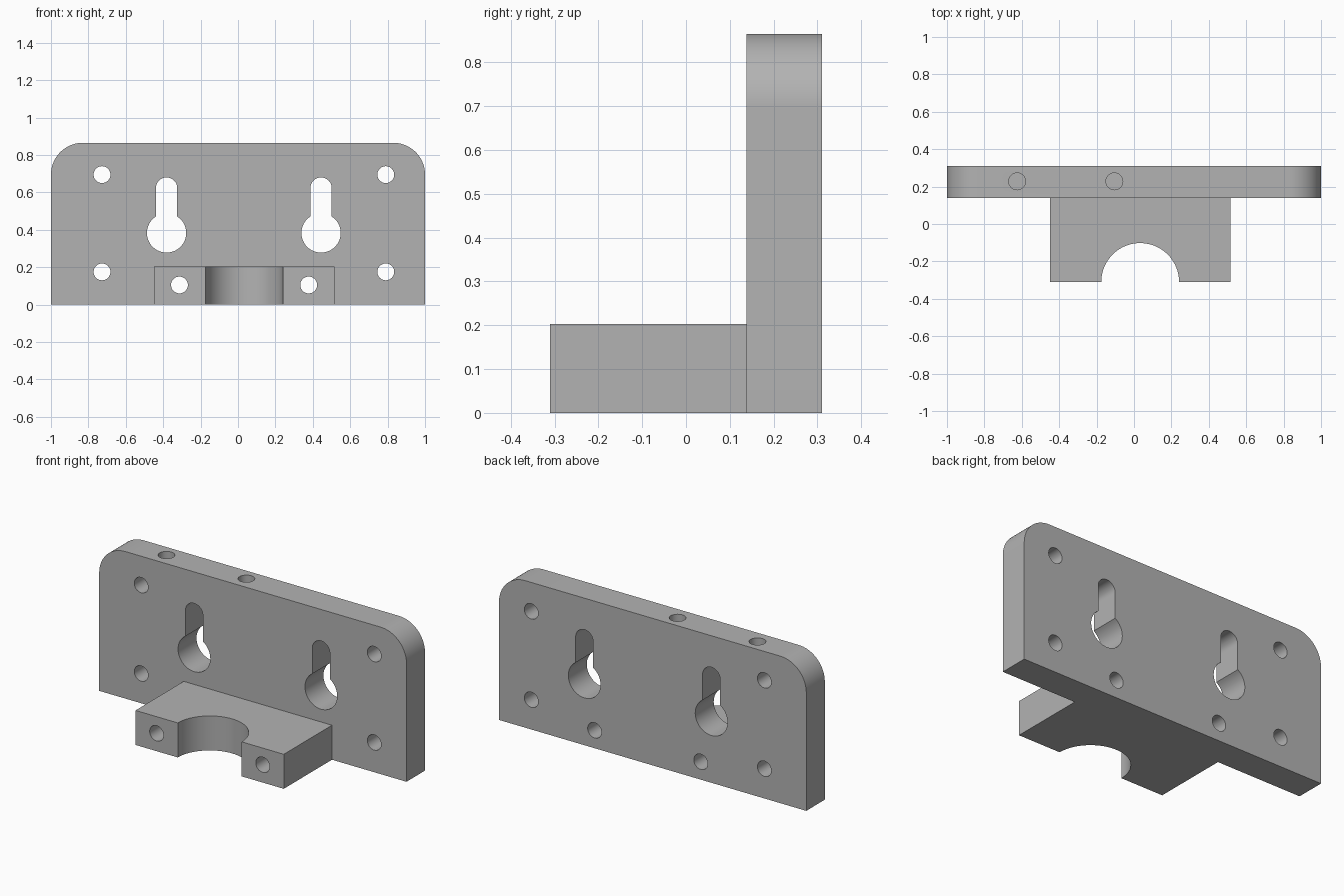
import bpy, bmesh
from math import sin, cos, pi, asin, sqrt

default = bpy.data.objects.get("Cube")
if default:
    bpy.data.objects.remove(default, do_unlink=True)

grey = bpy.data.materials.new("plain grey")
grey.use_nodes = True
grey.diffuse_color = (0.45, 0.45, 0.45, 1)
grey.node_tree.nodes["Principled BSDF"].inputs["Base Color"].default_value = grey.diffuse_color

FRONT, SEAM, BACK = -0.31, 0.138, 0.31
HEIGHT, FOOT_HEIGHT = 0.865, 0.203
HOLE = 0.045


def arc(cx, cy, r, start, end, steps=24):
    return [(cx + r * cos(start + (end - start) * i / steps),
             cy + r * sin(start + (end - start) * i / steps)) for i in range(steps + 1)]


def circle(cx, cy, r):
    return arc(cx, cy, r, 0, 2 * pi, 40)[:-1]


def prism(name, profile, axis, low, high):
    """Extrude a profile along y (profile in x, z) or z (profile in x, y)."""
    place = (lambda u, v, t: (u, t, v)) if axis == "y" else (lambda u, v, t: (u, v, t))
    bm = bmesh.new()
    rings = [[bm.verts.new(place(u, v, t)) for u, v in profile] for t in (low, high)]
    for ring in rings:
        bm.faces.new(ring)
    n = len(profile)
    for i in range(n):
        j = (i + 1) % n
        bm.faces.new((rings[0][i], rings[0][j], rings[1][j], rings[1][i]))
    bmesh.ops.recalc_face_normals(bm, faces=bm.faces)
    mesh = bpy.data.meshes.new(name)
    bm.to_mesh(mesh)
    bm.free()
    obj = bpy.data.objects.new(name, mesh)
    bpy.context.collection.objects.link(obj)
    return obj


def combine(target, other, operation):
    mod = target.modifiers.new(other.name, "BOOLEAN")
    mod.operation = operation
    mod.solver = "EXACT"
    mod.object = other
    bpy.context.view_layer.objects.active = target
    bpy.ops.object.modifier_apply(modifier=mod.name)
    bpy.data.objects.remove(other, do_unlink=True)


# Upright plate with rounded top corners
r = 0.17
outline = [(-1, 0), (1, 0)]
outline += arc(1 - r, HEIGHT - r, r, 0, pi / 2)
outline += arc(r - 1, HEIGHT - r, r, pi / 2, pi)
bracket = prism("mounting_bracket", outline, "y", SEAM, BACK)

# Foot with a half-round notch in its front edge
foot = [(-0.45, 0.2), (-0.45, FRONT)]
foot += arc(0.033, FRONT, 0.208, pi, 0, 40)
foot += [(0.515, FRONT), (0.515, 0.2)]
combine(bracket, prism("foot", foot, "z", 0, FOOT_HEIGHT), "UNION")

# Screw holes running front to back, through the plate and the foot
for x, z in [(-0.727, 0.695), (0.79, 0.695), (-0.727, 0.175), (0.79, 0.175),
             (-0.313, 0.105), (0.378, 0.105)]:
    combine(bracket, prism("screw_hole", circle(x, z, HOLE), "y", -0.5, 0.5), "DIFFERENCE")

# Keyhole hanging slots
big, small, low, top = 0.105, 0.057, 0.383, 0.68
a = asin(small / big)
for x in (-0.382, 0.444):
    keyhole = arc(x, low, big, pi / 2 + a, 5 * pi / 2 - a, 40)
    keyhole += arc(x, top - small, small, 0, pi)
    combine(bracket, prism("keyhole", keyhole, "y", SEAM - 0.1, 0.5), "DIFFERENCE")

# Blind holes in the top edge
for x in (-0.625, -0.105):
    combine(bracket, prism("top_hole", circle(x, 0.228, HOLE), "z", 0.55, 1), "DIFFERENCE")

bracket.data.materials.clear()
bracket.data.materials.append(grey)
bpy.ops.object.select_all(action="DESELECT")
bracket.select_set(True)
bpy.context.view_layer.objects.active = bracket
bpy.ops.object.shade_smooth_by_angle(angle=pi / 6)
